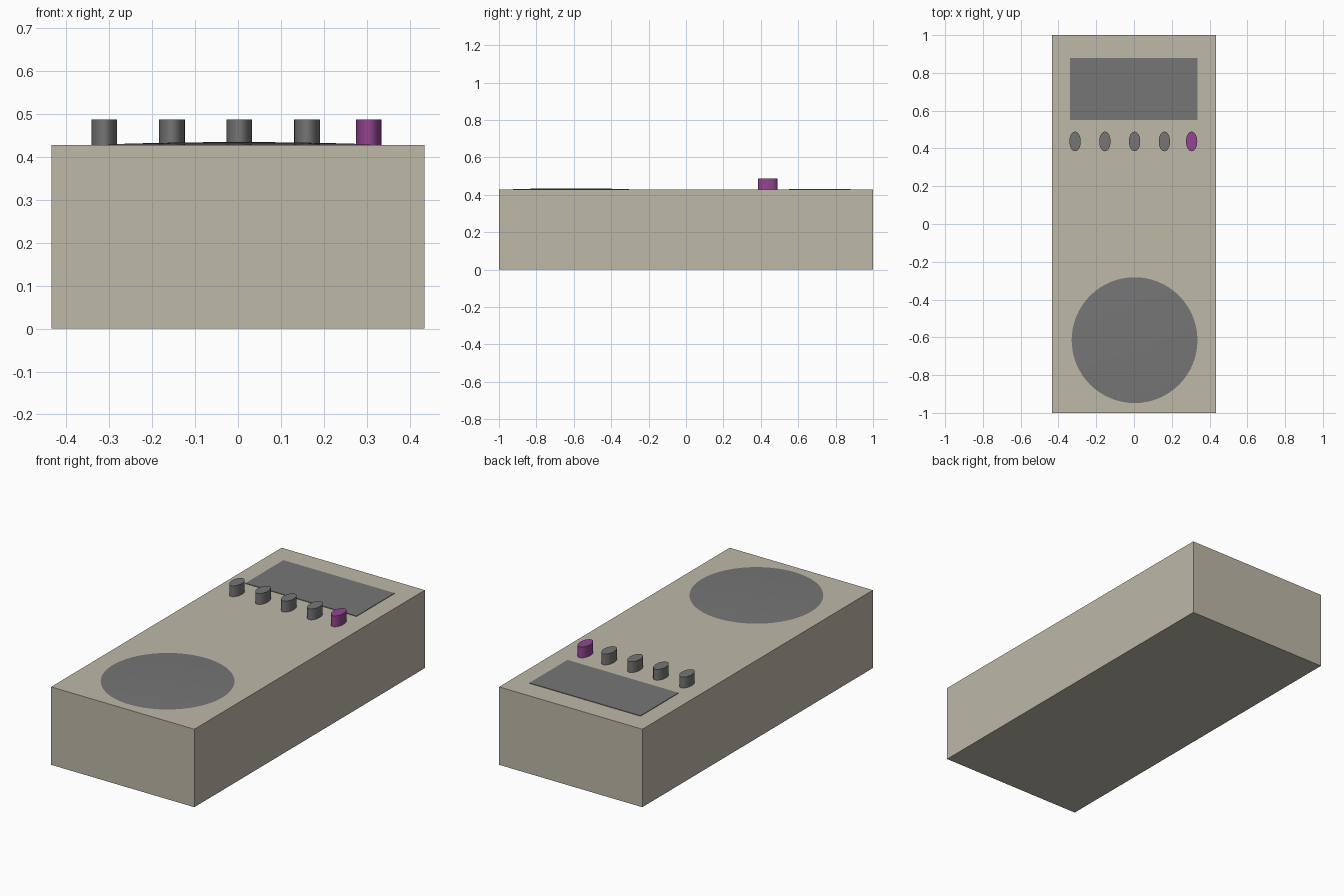
import bpy, bmesh, math

if "Cube" in bpy.data.objects:
    bpy.data.objects.remove(bpy.data.objects["Cube"])


def material(name, rgb):
    m = bpy.data.materials.new(name)
    m.diffuse_color = (*rgb, 1.0)
    m.use_nodes = True
    m.node_tree.nodes["Principled BSDF"].inputs["Base Color"].default_value = m.diffuse_color
    return m


beige = material("beige casing", (0.51, 0.48, 0.39))
grey = material("dark grey", (0.18, 0.18, 0.18))
purple = material("purple", (0.29, 0.06, 0.28))
TOP = 0.428


def box(name, x0, x1, y0, y1, z0, z1, mat):
    bpy.ops.mesh.primitive_cube_add(
        size=1, location=((x0 + x1) / 2, (y0 + y1) / 2, (z0 + z1) / 2))
    o = bpy.context.object
    o.name = name
    o.scale = (x1 - x0, y1 - y0, z1 - z0)
    o.data.materials.append(mat)
    return o


# casing and flat display
box("casing", -0.435, 0.435, -1, 1, 0, TOP, beige)
box("display", -0.34, 0.335, 0.55, 0.88, TOP - 0.004, TOP + 0.003, grey)

# row of oval knobs, the last one purple
for i, x in enumerate((-0.312, -0.154, 0.003, 0.161, 0.305)):
    bpy.ops.mesh.primitive_cylinder_add(
        vertices=32, radius=1, depth=1, location=(x, 0.437, TOP + 0.028))
    knob = bpy.context.object
    knob.name = f"knob_{i + 1}"
    knob.scale = (0.03, 0.052, 0.064)
    knob.data.materials.append(purple if i == 4 else grey)
    bpy.ops.object.shade_smooth_by_angle(angle=math.radians(40))

# shallow domed speaker grille, built from concentric rings
R, RISE, SEG = 0.333, 0.007, 64
bm = bmesh.new()
rings = []
for r in (1.0, 0.85, 0.65, 0.4, 0.2):
    z = 0.001 + (RISE - 0.001) * (1 - r * r)
    rings.append([bm.verts.new((R * r * math.cos(2 * math.pi * k / SEG),
                                R * r * math.sin(2 * math.pi * k / SEG), z))
                  for k in range(SEG)])
for a, b in zip(rings, rings[1:]):
    for k in range(SEG):
        n = (k + 1) % SEG
        bm.faces.new((a[k], a[n], b[n], b[k]))
bm.faces.new(rings[-1])
mesh = bpy.data.meshes.new("speaker_grille")
bm.to_mesh(mesh)
bm.free()
mesh.materials.append(grey)
grille = bpy.data.objects.new("speaker_grille", mesh)
grille.location = (0.003, -0.615, TOP)
bpy.context.collection.objects.link(grille)
mesh.shade_smooth()
